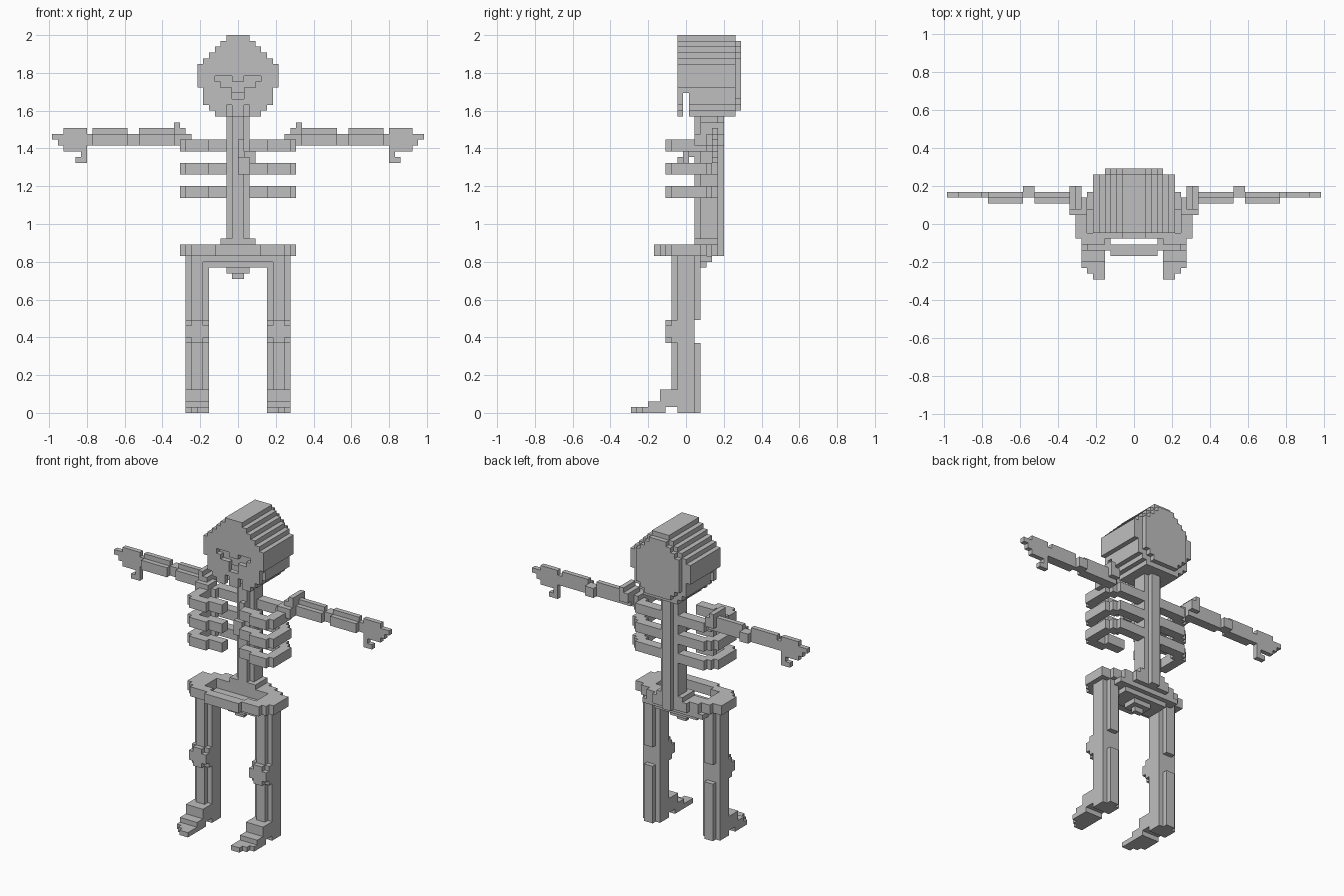
import bpy
import bmesh

if "Cube" in bpy.data.objects:
    bpy.data.objects.remove(bpy.data.objects["Cube"])

UNIT = 2 / 65          # edge of one cube; the figure is 65 cubes tall
bone = bpy.data.materials.new("bone_grey")
bone.diffuse_color = (0.52, 0.52, 0.52, 1)
bone.use_nodes = True
bone.node_tree.nodes["Principled BSDF"].inputs["Base Color"].default_value = bone.diffuse_color


def box(x0, x1, y0, y1, z0, z1):
    """Set of cells in a block; y is shifted so that cells are whole numbers."""
    a, b = round(y0 + 9.5), round(y1 + 9.5)
    return {(i, j, k) for i in range(x0, x1) for j in range(a, b) for k in range(z0, z1)}


def boxes(*specs):
    return set().union(*(box(*s) for s in specs))


def flip(cells):
    return {(-1 - i, j, k) for i, j, k in cells}


def both(cells):
    return cells | flip(cells)


def build(name, cells):
    """Skin the outside of a set of cells and merge flat areas."""
    bm = bmesh.new()
    verts = {}

    def vert(p):
        if p not in verts:
            verts[p] = bm.verts.new((p[0] * UNIT, (p[1] - 9.5) * UNIT, p[2] * UNIT))
        return verts[p]

    for c in cells:
        for axis in range(3):
            u, v = (axis + 1) % 3, (axis + 2) % 3
            for side in (0, 1):
                n = list(c)
                n[axis] += 2 * side - 1
                if tuple(n) in cells:
                    continue
                corners = []
                for du, dv in ((0, 0), (1, 0), (1, 1), (0, 1)):
                    p = list(c)
                    p[axis] += side
                    p[u] += du
                    p[v] += dv
                    corners.append(vert(tuple(p)))
                bm.faces.new(corners if side else corners[::-1])
    bmesh.ops.dissolve_limit(bm, angle_limit=0.01, verts=bm.verts[:], edges=bm.edges[:])
    mesh = bpy.data.meshes.new(name)
    bm.to_mesh(mesh)
    bm.free()
    mesh.materials.append(bone)
    bpy.context.collection.objects.link(bpy.data.objects.new(name, mesh))


def build_pair(name, cells):
    build("right_" + name, cells)
    build("left_" + name, flip(cells))


# Skull: stacked slabs, a smaller plate at the back, cut eyes, nose and jaw
skull = set()
for z in range(51, 65):
    w = {51: 4, 52: 5, 53: 6, 54: 6, 55: 6}.get(z, min(7, 66 - z))
    skull |= box(-w, w, -1.5, 8.5, z, z + 1)
    if 52 <= z < 64:
        w = min(5, 65 - z, z - 49)
        skull |= box(-w, w, 8.5, 9.5, z, z + 1)
skull -= both(boxes((1, 4, -1.5, -0.5, 57, 58), (1, 3, -1.5, -0.5, 56, 57)))
skull -= box(-1, 1, -1.5, -0.5, 54, 57)
skull -= box(-7, 7, -0.5, 0.5, 51, 55)
skull -= both(box(1, 2, -1.5, -0.5, 51, 53))
build("skull", skull)

# Spine: cross-shaped column with a flared foot
build("spine", boxes((-2, 2, 2.5, 5.5, 27, 51), (-1, 1, 1.5, 6.5, 27, 51),
                     (-3, 3, 1.5, 5.5, 29, 30)))

# Ribs: three open hoops
for n, z in enumerate((37, 41, 45)):
    build_pair(f"rib_{n + 1}", boxes(
        (5, 9, -3.5, -1.5, z, z + 2), (2, 6, -2.5, -0.5, z, z + 2),
        (8, 10, -2.5, 3.5, z, z + 2), (7, 9, 2.5, 4.5, z, z + 2),
        (2, 8, 3.5, 5.5, z, z + 2)))

# Breastbone: small slanted strand between the upper ribs
build("breastbone", boxes((1, 3, -0.5, 0.5, 43, 45), (0, 2, -1.5, -0.5, 41, 44),
                          (0, 1, 0.5, 1.5, 44, 47)))

# Pelvis: stepped ring over a tapering tailbone
pelvis = set()
for y, w in ((-5.5, 4), (-4.5, 8), (-3.5, 9), (3.5, 6), (4.5, 4)):
    pelvis |= box(-w, w, y, y + 1, 27, 29)
pelvis |= box(-10, 10, -2.5, 2.5, 27, 29) | box(-8, 8, 2.5, 3.5, 27, 29)
pelvis -= box(-6, 6, -2.5, 1.5, 27, 29) | box(-4, 4, -3.5, -2.5, 27, 29)
pelvis |= boxes((-7, 7, -2.5, 4.5, 26, 27), (-5, 5, -1.5, 3.5, 25, 26),
                (-2, 2, -0.5, 2.5, 24, 25), (-1, 1, 0.5, 1.5, 23, 24))
build("pelvis", pelvis)

# Legs: cross-shaped bones with a knee block
build_pair("thigh", boxes((5, 9, -1.5, 1.5, 16, 27), (6, 8, -2.5, 2.5, 16, 27)))
build_pair("knee", boxes((5, 9, -2.5, 1.5, 12, 16), (6, 8, -3.5, 1.5, 12, 16),
                         (5, 9, -3.5, 1.5, 13, 15)))
build_pair("shin", boxes((5, 9, -1.5, 1.5, 0, 12), (6, 8, -1.5, 2.5, 0, 12),
                         (6, 8, -2.5, 2.5, 1, 12)))

# Feet: stepped wedge with slanted toes and a raised arch
build_pair("foot", boxes((5, 7, -9.5, -8.5, 0, 1), (5, 8, -8.5, -7.5, 0, 1),
                         (5, 9, -7.5, -3.5, 0, 1), (5, 9, -6.5, -1.5, 1, 2),
                         (5, 9, -4.5, -1.5, 2, 4)))

# Arms: two-step bones, elbow block and stepped shoulder
build_pair("upper_arm", boxes((11, 17, 4.5, 5.5, 46, 49), (11, 17, 3.5, 4.5, 46, 48)))
build_pair("elbow", box(17, 19, 4.5, 6.5, 46, 48))
build_pair("forearm", boxes((19, 25, 4.5, 5.5, 46, 49), (19, 25, 3.5, 4.5, 46, 48)))
build_pair("shoulder", boxes((10, 11, 2.5, 6.5, 47, 50), (9, 10, 2.5, 6.5, 47, 49),
                             (9, 11, 3.5, 5.5, 46, 48), (8, 11, 1.5, 3.5, 46, 48),
                             (8, 9, 3.5, 4.5, 46, 48)))

# Hands: flat palm with stepped fingers and a hooked thumb
build_pair("hand", boxes((26, 30, 4.5, 5.5, 45, 49), (25, 32, 4.5, 5.5, 47, 48),
                         (25, 31, 4.5, 5.5, 46, 47), (26, 27, 4.5, 5.5, 43, 45),
                         (26, 28, 4.5, 5.5, 43, 44)))
